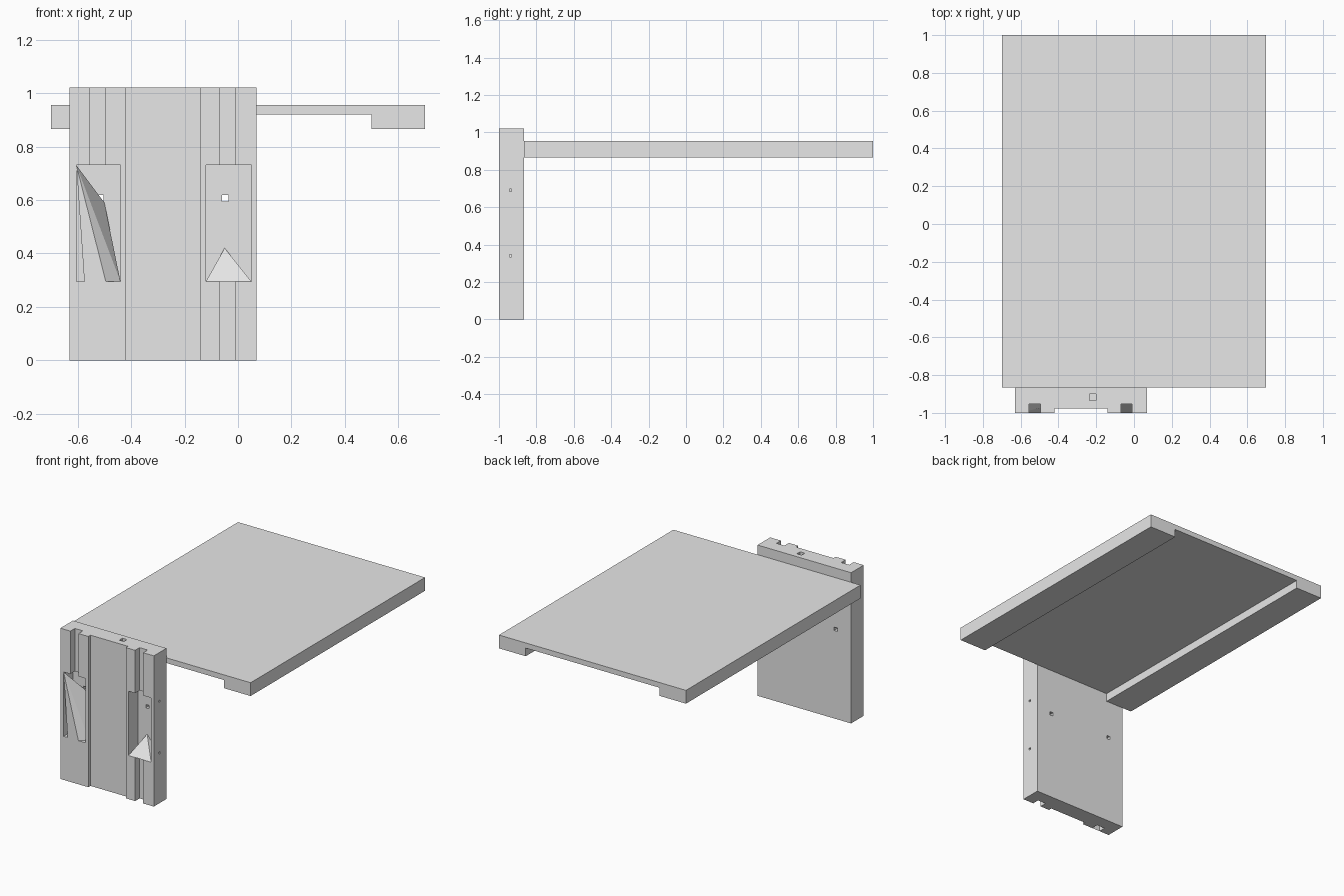
import bpy, bmesh

cube = bpy.data.objects.get("Cube")
if cube:
    bpy.data.objects.remove(cube, do_unlink=True)

grey = bpy.data.materials.new("plain_grey")
grey.use_nodes = True
colour = (0.8, 0.8, 0.8, 1)
grey.diffuse_color = colour
grey.node_tree.nodes["Principled BSDF"].inputs["Base Color"].default_value = colour


def finish(name, bm):
    bmesh.ops.recalc_face_normals(bm, faces=bm.faces[:])
    mesh = bpy.data.meshes.new(name)
    bm.to_mesh(mesh)
    bm.free()
    mesh.materials.append(grey)
    obj = bpy.data.objects.new(name, mesh)
    bpy.context.collection.objects.link(obj)
    return obj


def extrude(name, points, vector):
    """Solid made by sweeping a closed outline along a vector."""
    bm = bmesh.new()
    face = bm.faces.new([bm.verts.new(p) for p in points])
    moved = bmesh.ops.extrude_face_region(bm, geom=[face], use_keep_orig=True)["geom"]
    verts = [v for v in moved if isinstance(v, bmesh.types.BMVert)]
    bmesh.ops.translate(bm, verts=verts, vec=vector)
    return finish(name, bm)


def box(name, x, y, z):
    outline = [(x[0], y[0], z[0]), (x[1], y[0], z[0]), (x[1], y[1], z[0]), (x[0], y[1], z[0])]
    return extrude(name, outline, (0, 0, z[1] - z[0]))


def hull(name, points):
    bm = bmesh.new()
    for p in points:
        bm.verts.new(p)
    bmesh.ops.convex_hull(bm, input=bm.verts[:])
    return finish(name, bm)


def cut(target, cutter):
    cutter.hide_render = True
    mod = target.modifiers.new("cut", 'BOOLEAN')
    mod.operation = 'DIFFERENCE'
    mod.solver = 'EXACT'
    mod.object = cutter
    bpy.context.view_layer.objects.active = target
    bpy.ops.object.modifier_apply(modifier=mod.name)
    bpy.data.objects.remove(cutter, do_unlink=True)


FRONT, BACK, FLOOR = -1.0, -0.865, -0.9
HEIGHT = 1.02

# Table top with a thick rail under each long side
top_outline = [(-0.7, 0.865), (-0.5, 0.865), (-0.5, 0.92), (0.5, 0.92),
               (0.5, 0.865), (0.7, 0.865), (0.7, 0.955), (-0.7, 0.955)]
extrude("table_top", [(x, BACK, z) for x, z in top_outline], (0, 1 - BACK, 0))

# Upright panel with a groove near each side and a sunken centre
panel_outline = [(-0.63, BACK), (-0.63, FRONT), (-0.555, FRONT), (-0.555, -0.952),
                 (-0.495, -0.952), (-0.495, FRONT), (-0.42, FRONT), (-0.42, -0.977),
                 (-0.14, -0.977), (-0.14, FRONT), (-0.07, FRONT), (-0.07, -0.952),
                 (-0.01, -0.952), (-0.01, FRONT), (0.07, FRONT), (0.07, BACK)]
panel = extrude("upright_panel", [(x, y, 0) for x, y in panel_outline], (0, 0, HEIGHT))

# Deep pockets over the grooves, each with a small hole through the back
for left, right, hole in ((-0.605, -0.44, -0.515), (-0.12, 0.05, -0.048)):
    cut(panel, box("pocket_cutter", (left, right), (FRONT - 0.1, FLOOR), (0.295, 0.73)))
    cut(panel, box("hole_cutter", (hole - 0.012, hole + 0.012),
                   (FRONT, BACK + 0.02), (0.595, 0.618)))

# Tiny fixing holes on the side and top edges
for z in (0.34, 0.69):
    cut(panel, box("side_hole_cutter", (0.05, 0.1), (-0.945, -0.932), (z - 0.007, z + 0.007)))
cut(panel, box("top_hole_cutter", (-0.235, -0.2), (-0.935, -0.9), (0.98, 1.1)))

# Sloping ramp at the foot of one pocket
hull("pocket_ramp", [(-0.12, FRONT, 0.295), (0.05, FRONT, 0.295), (-0.12, FLOOR, 0.295),
                     (0.05, FLOOR, 0.295), (-0.05, FLOOR, 0.42)])

# Slanted web filling the other pocket and the groove below it
hull("pocket_web", [(-0.605, FRONT, 0.73), (-0.42, FRONT, 0), (-0.555, FRONT, 0),
                    (-0.5, FLOOR, 0.59), (-0.44, -0.96, 0.295)])
